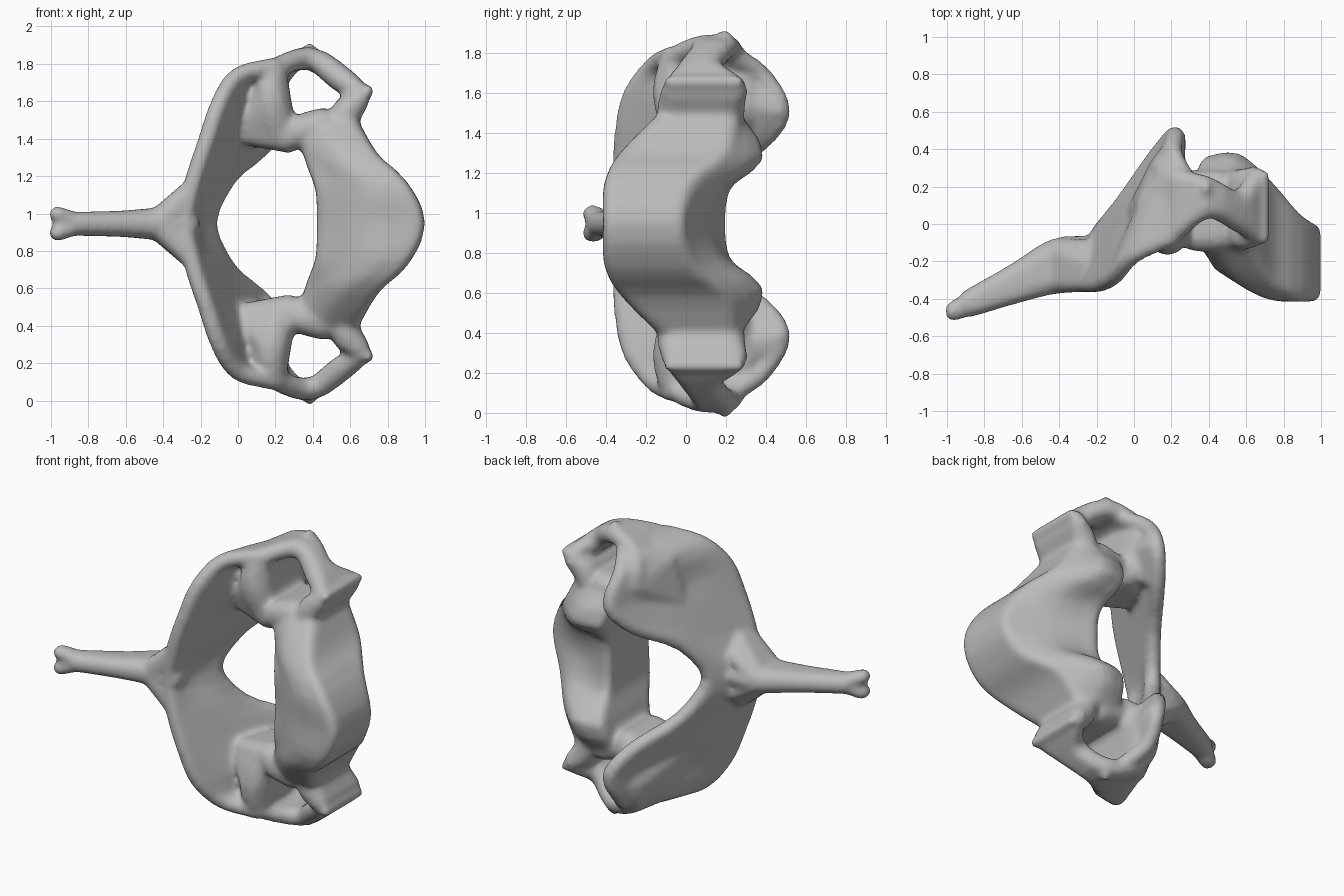
import bpy
import bmesh
from mathutils import Vector

cube = bpy.data.objects.get("Cube")
if cube:
    bpy.data.objects.remove(cube, do_unlink=True)

MID = 0.945  # height of the symmetry plane

# Unit directions used for every rounded control ball
ball = bmesh.new()
bmesh.ops.create_icosphere(ball, subdivisions=2, radius=1)
DIRS = [v.co.copy() for v in ball.verts]
ball.free()

bm = bmesh.new()


def hull(posts):
    """Rounded solid around posts (x, y_front, y_back, w, radius), on both sides."""
    for side in (1, -1):
        verts = []
        for x, y0, y1, w, r in posts:
            for y in {y0, y1}:
                centre = Vector((x, y, MID + side * w))
                verts += [bm.verts.new(centre + d * r) for d in DIRS]
        bmesh.ops.convex_hull(bm, input=verts)
        bmesh.ops.delete(bm, geom=[v for v in verts if v.is_valid and not v.link_faces],
                         context='VERTS')


def refine(posts, mirrored=False, steps=3):
    """Smooth spline through the posts; mirrored continues it across the middle."""
    x, y0, y1, w, r = posts[1]
    first = (x, y0, y1, -w, r) if mirrored else [2 * a - b for a, b in zip(posts[0], posts[1])]
    last = [2 * a - b for a, b in zip(posts[-1], posts[-2])]
    padded = [first, *posts, last]
    result = []
    for quad in zip(padded, padded[1:], padded[2:], padded[3:]):
        for i in range(steps):
            t = i / steps
            result.append(tuple(
                b + t * ((c - a) + t * ((2 * a - 5 * b + 4 * c - d) + t * (3 * (b - c) + d - a))) / 2
                for a, b, c, d in zip(*quad)))
    return result + [posts[-1]]


def chain(posts):
    posts = refine(posts)
    for a, b in zip(posts, posts[1:]):
        hull([a, b])


def sheet(rows):
    columns = [refine(c, mirrored=True) for c in zip(*[refine(r) for r in rows])]
    for col, following in zip(columns, columns[1:]):
        for i in range(len(col) - 1):
            hull([col[i], col[i + 1], following[i], following[i + 1]])


# Body: thick saddle-shaped block, rows from the middle outwards
body_rows = [
    (0, 0.05, [(.47, -.20, .15), (.70, -.34, .07), (.952, -.365, -.05)]),
    (.20, 0.05, [(.46, -.20, .18), (.70, -.345, .13), (.86, -.36, .01)]),
    (.34, 0.05, [(.41, -.12, .32), (.55, -.25, .33), (.71, -.28, .18)]),
    (.52, 0.07, [(.38, -.06, .20), (.48, -.07, .21), (.58, -.07, .21)]),
]
sheet([[(x, a, b, w, r) for x, a, b in row] for w, r, row in body_rows])

# Side process: ring of bone around the small opening
inner_pillar = (.24, -.04, .22, .465, .08)
pillar = (.18, -.07, .30, .65, .10)
outer_pillar = (.20, -.06, .25, .82, .06)
chain([
    (.45, -.06, .20, .53, .09), (.34, -.06, .20, .50, .09), inner_pillar, pillar, outer_pillar,
    (.385, .09, .20, .885, .06), (.55, .03, .11, .775, .07),
    (.655, -.06, .25, .69, .05), (.59, -.06, .22, .61, .08), (.54, -.07, .21, .50, .08),
])
# Rear and front tubercles of the side process
hull([(.385, .15, .21, .89, .05), (.385, .19, .20, .945, .025)])
hull([(.64, -.06, .25, .67, .05), (.695, -.08, .26, .71, .03)])

# Arch plates: front edge, middle and back edge of each strip
arch = [
    [(-.28, -.31, 0), (-.24, -.15, 0), (-.16, -.02, 0)],
    [(-.24, -.32, .22), (-.14, -.10, .24), (-.05, .12, .25)],
    [(-.165, -.31, .45), (-.04, 0, .43), (.12, .36, .40)],
    [(-.10, -.27, .64), (.05, .07, .60), (.22, .475, .56)],
    [(0, -.16, .79), (.08, .10, .77), (.21, .38, .74)],
    [(.20, -.07, .84), (.22, .10, .84), (.28, .24, .84)],
]
sheet([[(x, y, y, w, .05) for x, y, w in row] for row in arch])
# Joint mass filling the arch up to the pillar, and the lower joint
hull([(.0, .0, .05, .48, .05), (.03, .03, .07, .60, .05), (.06, .02, .10, .76, .05),
      inner_pillar, pillar, outer_pillar])
hull([(.05, .07, .07, .60, .05), (.08, .10, .10, .76, .05), (.15, .34, .34, .43, .05),
      (.18, .0, .28, .66, .09), (.23, .46, .46, .57, .05)])

# Rear spine, its flare into the arch, and the forked tip
spine_root = (-.42, -.29, -.16, 0, .085)
chain([(-.27, -.29, -.13, 0, .07), spine_root, (-.62, -.355, -.27, 0, .07),
       (-.87, -.435, -.405, 0, .064)])
hull([spine_root, (-.27, -.30, -.14, .11, .06), (-.24, -.31, -.22, .2, .05)])
hull([(-.85, -.43, -.40, 0, .055), (-.965, -.475, -.455, .05, .045)])

bmesh.ops.recalc_face_normals(bm, faces=bm.faces)
mesh = bpy.data.meshes.new("vertebra")
bm.to_mesh(mesh)
bm.free()
bone = bpy.data.objects.new("vertebra", mesh)
bpy.context.scene.collection.objects.link(bone)

# Fuse the parts and soften the joins
fuse = bone.modifiers.new("fuse", 'REMESH')
fuse.mode = 'VOXEL'
fuse.voxel_size = 0.017
fuse.use_smooth_shade = True
soften = bone.modifiers.new("soften", 'SMOOTH')
soften.factor = 0.5
soften.iterations = 8

# Bone colour
grey = bpy.data.materials.new("bone_grey")
grey.use_nodes = True
colour = (0.5, 0.5, 0.5, 1)
grey.diffuse_color = colour
shader = next(n for n in grey.node_tree.nodes if n.type == 'BSDF_PRINCIPLED')
shader.inputs["Base Color"].default_value = colour
mesh.materials.append(grey)
